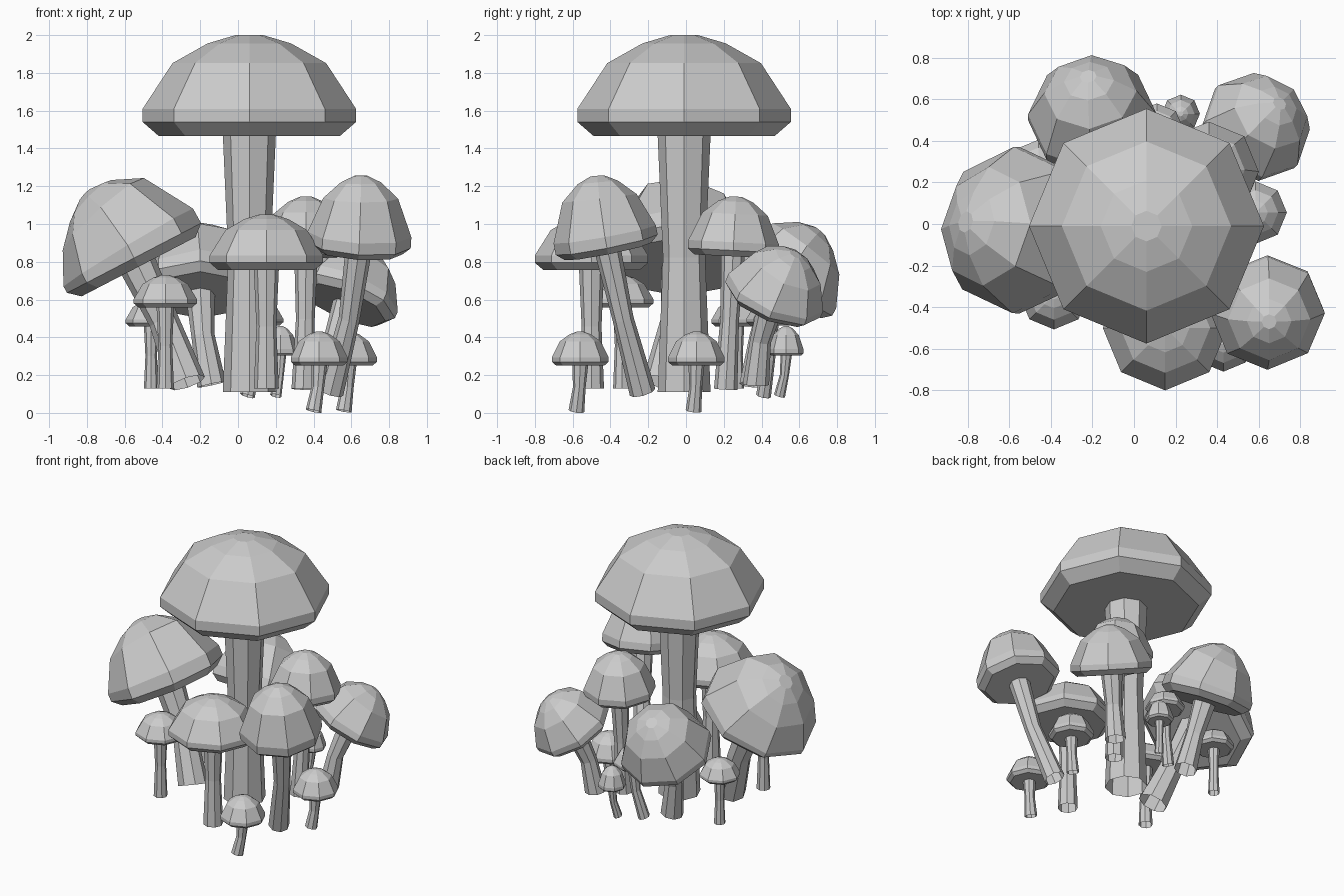
import bpy, bmesh, math
from mathutils import Vector

cube = bpy.data.objects.get("Cube")
if cube:
    bpy.data.objects.remove(cube)

grey = bpy.data.materials.new("mushroom grey")
grey.use_nodes = True
grey.diffuse_color = (0.6, 0.6, 0.6, 1)
grey.node_tree.nodes["Principled BSDF"].inputs["Base Color"].default_value = (0.6, 0.6, 0.6, 1)

SIDES = 8
UP = Vector((0, 0, 1))
# Cap profile: (share of radius, share of height) above the rim
CAP = [(1, 0), (1, 0.16), (0.72, 0.69), (0.39, 0.91), (0.13, 1)]
# Stem profile: (share of radius, share of length)
STEM = [(1, 0), (0.8, 0.5), (1, 1)]


def curve_point(a, b, c, t):
    """Point and direction on a quadratic curve."""
    point = a * (1 - t) ** 2 + b * 2 * t * (1 - t) + c * t * t
    return point, ((b - a) * (1 - t) + (c - b) * t).normalized()


def loft(name, rings, cap_ends):
    """Join octagonal rings, each (centre, direction, radius)."""
    bm = bmesh.new()
    loops = []
    for centre, normal, radius in rings:
        turn = UP.rotation_difference(normal)
        loops.append([bm.verts.new(centre + turn @ Vector((
            radius * math.cos(i * math.tau / SIDES),
            radius * math.sin(i * math.tau / SIDES), 0))) for i in range(SIDES)])
    for low, high in zip(loops, loops[1:]):
        for i in range(SIDES):
            j = (i + 1) % SIDES
            bm.faces.new((low[i], low[j], high[j], high[i]))
    if cap_ends:
        bm.faces.new(loops[0][::-1])
        bm.faces.new(loops[-1])
    mesh = bpy.data.meshes.new(name)
    bm.to_mesh(mesh)
    bm.free()
    mesh.materials.append(grey)
    bpy.context.collection.objects.link(bpy.data.objects.new(name, mesh))


def mushroom(name, base, rim, apex, cap_r, stem_r, lean=(0, 0)):
    base, rim, apex = Vector(base), Vector(rim), Vector(apex)
    normal = Vector((*lean, 1)).normalized()
    lip = rim - normal * cap_r * 0.13
    # Cap bends from the rim direction towards the apex
    bend = rim + normal * (apex - rim).length * 0.47
    rings = [(lip, normal, cap_r * 0.85)]
    for r, t in CAP:
        centre, direction = curve_point(rim, bend, apex, t)
        rings.append((centre, direction, cap_r * r))
    loft(name + "_cap", rings, True)
    # Hollow stem, waisted in the middle
    bend = lip - normal * (lip - base).length * 0.45
    rings = []
    for r, t in STEM:
        centre, direction = curve_point(base, bend, lip, t)
        rings.append((centre, direction, stem_r * r))
    loft(name + "_stem", rings, False)


# Large and medium mushrooms
mushroom("main", (0.06, -0.01, 0.11), (0.06, -0.01, 1.54), (0.06, -0.01, 2.0), 0.565, 0.14)
mushroom("front", (0.15, -0.5, 0.13), (0.15, -0.5, 0.795), (0.15, -0.5, 1.05), 0.3, 0.066)
mushroom("right_leaning", (-0.27, -0.13, 0.16), (-0.55, -0.03, 0.82), (-0.81, 0.01, 1.15),
         0.4, 0.1, (-0.52, 0))
mushroom("back_leaning", (-0.14, 0.36, 0.15), (-0.2, 0.5, 0.66), (-0.22, 0.71, 0.96),
         0.31, 0.077, (0, 0.53))
mushroom("front_left", (0.49, -0.23, 0.11), (0.64, -0.42, 0.89), (0.65, -0.47, 1.255),
         0.275, 0.07, (0.07, -0.2))
mushroom("back_left_leaning", (0.47, 0.37, 0.15), (0.58, 0.46, 0.6), (0.7, 0.58, 0.84),
         0.27, 0.07, (0.42, 0.4))
mushroom("back_left", (0.345, 0.21, 0.125), (0.36, 0.25, 0.86), (0.36, 0.265, 1.145),
         0.24, 0.062, (0, 0.05))

# Small mushrooms: base, rim centre, cap height, cap radius, stem radius
small = [
    ("small_left", (0.56, 0.04, 0.01), (0.585, 0.055, 0.27), 0.16, 0.15, 0.042),
    ("small_front", (0.4, -0.58, 0.01), (0.43, -0.56, 0.27), 0.16, 0.15, 0.042),
    ("small_back", (0.2, 0.495, 0.09), (0.225, 0.53, 0.315), 0.145, 0.092, 0.03),
    ("small_middle", (0.05, 0.41, 0.09), (0.11, 0.45, 0.48), 0.12, 0.13, 0.04),
    ("small_right_front", (-0.385, -0.34, 0.13), (-0.385, -0.34, 0.58), 0.15, 0.167, 0.046),
    ("small_right_back", (-0.46, 0.27, 0.13), (-0.46, 0.27, 0.475), 0.125, 0.135, 0.038),
]
for name, base, rim, height, cap_r, stem_r in small:
    apex = (rim[0], rim[1], rim[2] + height)
    mushroom(name, base, rim, apex, cap_r, stem_r)
